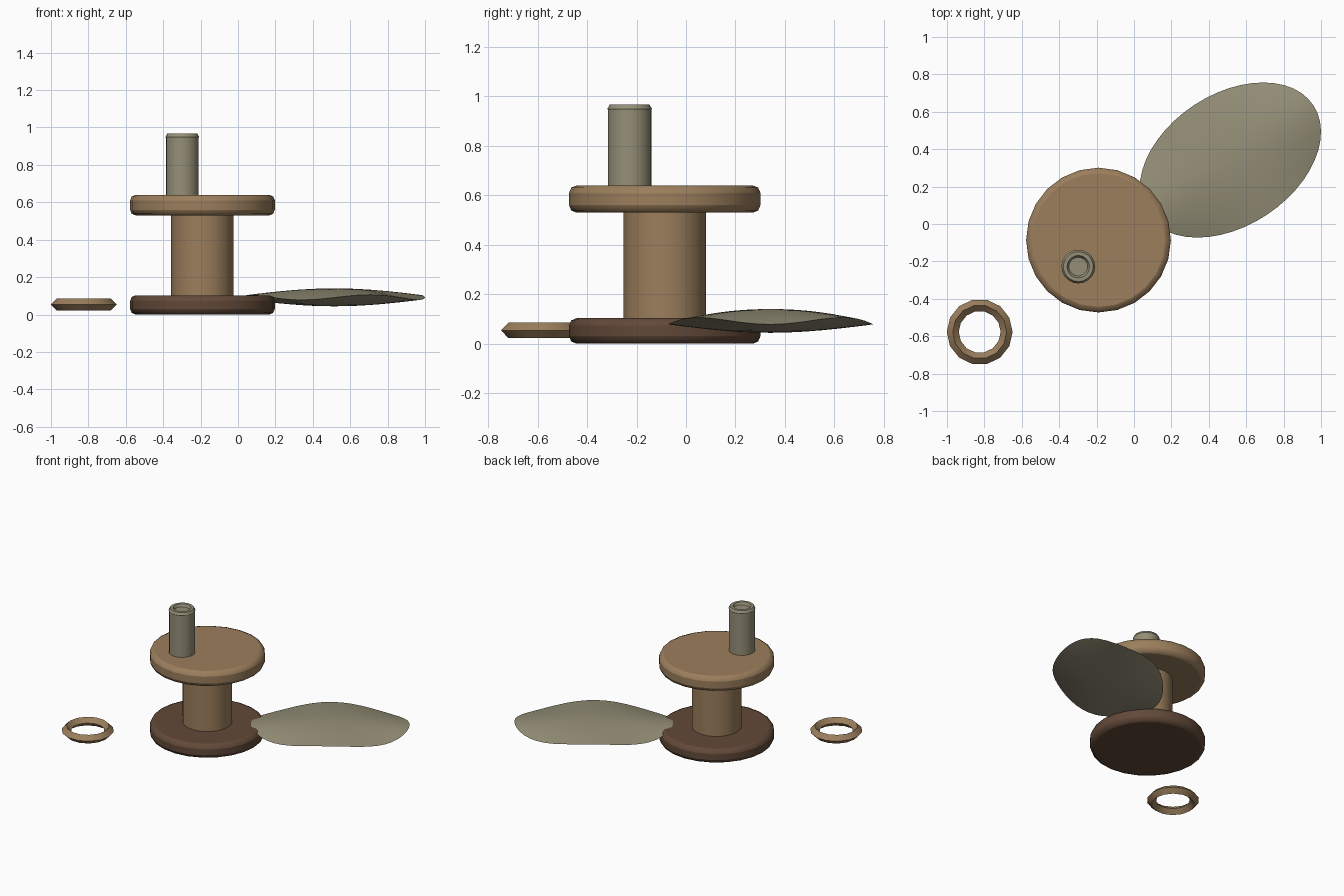
import bpy, bmesh, math
from mathutils import Matrix

if "Cube" in bpy.data.objects:
    bpy.data.objects.remove(bpy.data.objects["Cube"], do_unlink=True)


def material(name, rgb):
    m = bpy.data.materials.new(name)
    m.use_nodes = True
    m.diffuse_color = (*rgb, 1)
    m.node_tree.nodes["Principled BSDF"].inputs["Base Color"].default_value = (*rgb, 1)
    return m


wood = material("light wood", (0.33, 0.21, 0.108))
dark = material("dark wood", (0.12, 0.066, 0.04))
sage = material("grey green", (0.30, 0.275, 0.185))


def smooth(obj, angle):
    bpy.ops.object.select_all(action='DESELECT')
    obj.select_set(True)
    bpy.context.view_layer.objects.active = obj
    bpy.ops.object.shade_smooth_by_angle(angle=math.radians(angle))


def cylinder(name, x, y, z0, z1, r, sides, mat, bevel=0.0):
    bpy.ops.mesh.primitive_cylinder_add(vertices=sides, radius=r, depth=z1 - z0,
                                        location=(x, y, (z0 + z1) / 2))
    obj = bpy.context.object
    obj.name = name
    obj.data.materials.append(mat)
    smooth(obj, 35)
    if bevel:
        mod = obj.modifiers.new("rounded rims", 'BEVEL')
        mod.width = bevel
        mod.segments = 2
        mod.limit_method = 'ANGLE'
        mod.angle_limit = math.radians(60)
    return obj


def ring(name, x, y, z, major, minor, sides, minor_sides, mat, angle):
    bpy.ops.mesh.primitive_torus_add(location=(x, y, z), major_radius=major,
                                     minor_radius=minor, major_segments=sides,
                                     minor_segments=minor_sides)
    obj = bpy.context.object
    obj.name = name
    obj.data.materials.append(mat)
    smooth(obj, angle)
    return obj


def wavy_leaf(name, x, y, z, a, b, turn, thick, wave, mat):
    """Thin oval lens whose rim rises and dips four times."""
    bm = bmesh.new()
    bmesh.ops.create_uvsphere(bm, u_segments=48, v_segments=24, radius=1)
    for v in bm.verts:
        r = min(1, math.hypot(v.co.x, v.co.y))
        t = math.atan2(v.co.y, v.co.x)
        side = (v.co.z > 1e-4) - (v.co.z < -1e-4)
        v.co.z = side * thick * (1 - r ** 2) + wave * r ** 3 * math.cos(4 * t)
        v.co.x *= a
        v.co.y *= b
    bm.transform(Matrix.Rotation(math.radians(turn), 4, 'Z'))
    mesh = bpy.data.meshes.new(name)
    bm.to_mesh(mesh)
    bm.free()
    obj = bpy.data.objects.new(name, mesh)
    obj.location = (x, y, z)
    bpy.context.collection.objects.link(obj)
    mesh.materials.append(mat)
    smooth(obj, 30)
    return obj


# Spool: two rounded discs joined by a shaft
cx, cy = -0.19, -0.086
cylinder("base_disc", cx, cy, 0, 0.103, 0.387, 24, dark, 0.03)
cylinder("shaft", cx, cy, 0.08, 0.55, 0.167, 24, wood)
cylinder("top_disc", cx, cy, 0.53, 0.64, 0.387, 24, wood, 0.03)

# Off-centre post with a rounded lip
px, py = -0.298, -0.228
cylinder("post", px, py, 0.62, 0.95, 0.088, 20, sage)
ring("post_lip", px, py, 0.95, 0.07, 0.02, 20, 6, sage, 35)

# Loose ring beside the spool
ring("loose_ring", -0.825, -0.577, 0.054, 0.144, 0.032, 14, 4, wood, 20)

# Oval leaf lying against the base
wavy_leaf("leaf", 0.515, 0.342, 0.092, 0.532, 0.352, 33.3, 0.048, 0.014, sage)
